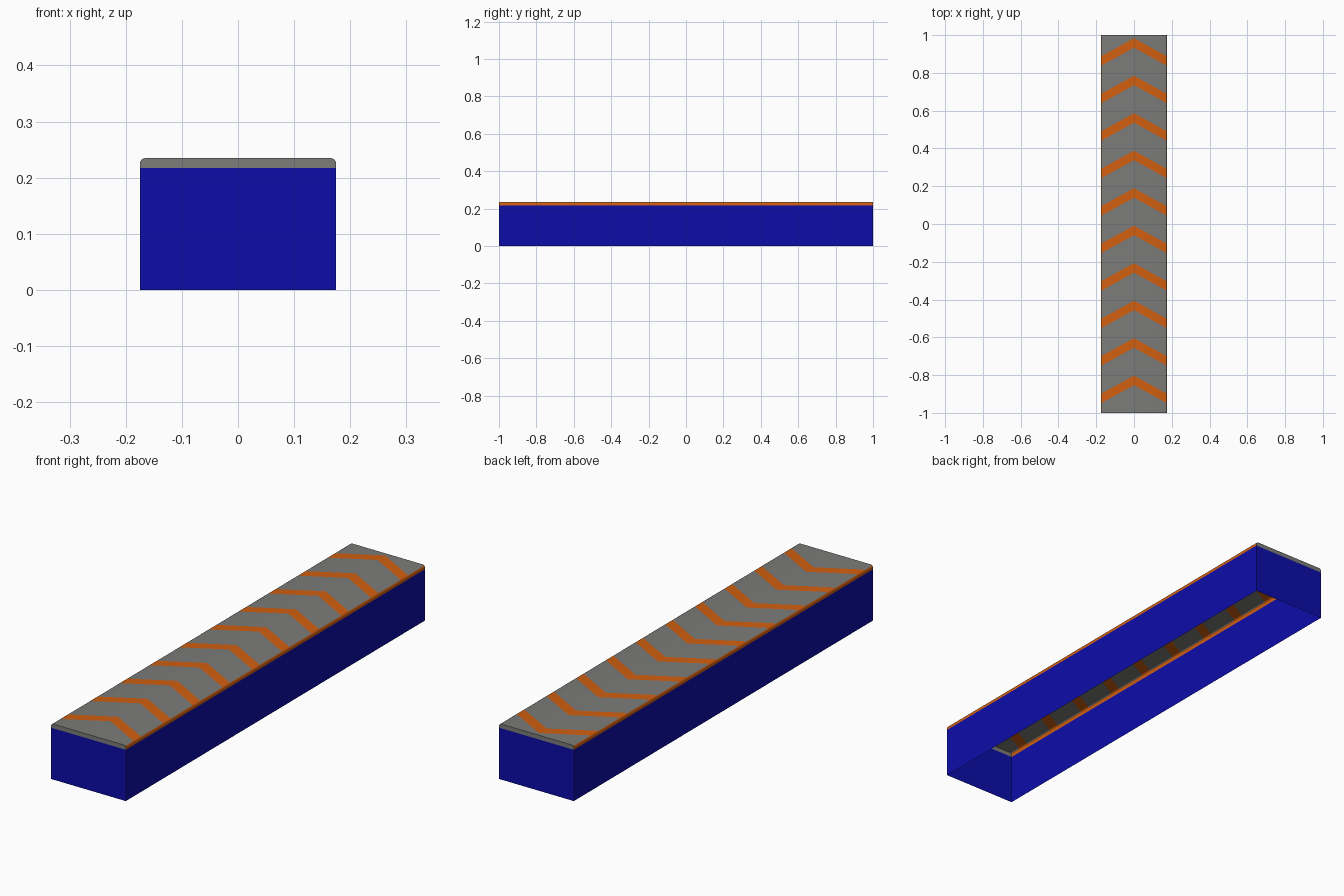
import bpy
import bmesh
import math

cube = bpy.data.objects.get("Cube")
if cube:
    bpy.data.objects.remove(cube, do_unlink=True)

HALF_W, HALF_L = 0.175, 1.0
SEAM, TOP, RADIUS = 0.217, 0.235, 0.01


def material(name, rgb):
    mat = bpy.data.materials.new(name)
    mat.use_nodes = True
    mat.diffuse_color = (*rgb, 1)
    mat.node_tree.nodes["Principled BSDF"].inputs["Base Color"].default_value = (*rgb, 1)
    return mat


blue = material("blue", (0.004, 0.004, 0.4))
grey = material("grey", (0.2, 0.2, 0.195))
orange = material("orange", (0.64, 0.115, 0.005))


def finish(name, bm, mats):
    mesh = bpy.data.meshes.new(name)
    bm.to_mesh(mesh)
    bm.free()
    for mat in mats:
        mesh.materials.append(mat)
    obj = bpy.data.objects.new(name, mesh)
    bpy.context.collection.objects.link(obj)
    return obj


# Base walls: a thin box, open at top and bottom
bm = bmesh.new()
corners = [(-HALF_W, -HALF_L), (HALF_W, -HALF_L), (HALF_W, HALF_L), (-HALF_W, HALF_L)]
low = [bm.verts.new((x, y, 0)) for x, y in corners]
high = [bm.verts.new((x, y, SEAM)) for x, y in corners]
for i in range(4):
    j = (i + 1) % 4
    bm.faces.new((low[i], low[j], high[j], high[i]))
finish("base_walls", bm, [blue])

# Cover profile: upright edge, rounded corner, flat top, mirrored
STEPS = 4
half = [(-HALF_W, SEAM)]
for k in range(STEPS + 1):
    a = math.pi / 2 * k / STEPS
    half.append((-HALF_W + RADIUS * (1 - math.cos(a)), TOP - RADIUS * (1 - math.sin(a))))
profile = half + [(0, TOP)] + [(-x, z) for x, z in reversed(half)]

# Cover rows follow the chevron edges
COUNT, FIRST, PITCH, BAND, SLOPE = 10, -0.853, 0.1985, 0.05, 0.55
rows = [[-HALF_L] * len(profile)]
for n in range(COUNT):
    for apex in (FIRST + n * PITCH, FIRST + n * PITCH + BAND):
        rows.append([apex - SLOPE * abs(x) for x, z in profile])
rows.append([HALF_L] * len(profile))

bm = bmesh.new()
grid = [[bm.verts.new((x, y, z)) for (x, z), y in zip(profile, ys)] for ys in rows]
for r in range(len(grid) - 1):
    for c in range(len(profile) - 1):
        face = bm.faces.new((grid[r][c], grid[r][c + 1], grid[r + 1][c + 1], grid[r + 1][c]))
        on_edge = min(c, len(profile) - 2 - c) < STEPS - 1
        face.material_index = 1 if on_edge or r % 2 else 0
# Grey end caps
bm.faces.new(list(reversed(grid[0])))
bm.faces.new(grid[-1])
cover = finish("chevron_cover", bm, [grey, orange])

bpy.ops.object.select_all(action='DESELECT')
cover.select_set(True)
bpy.context.view_layer.objects.active = cover
bpy.ops.object.shade_smooth_by_angle(angle=math.radians(35))
